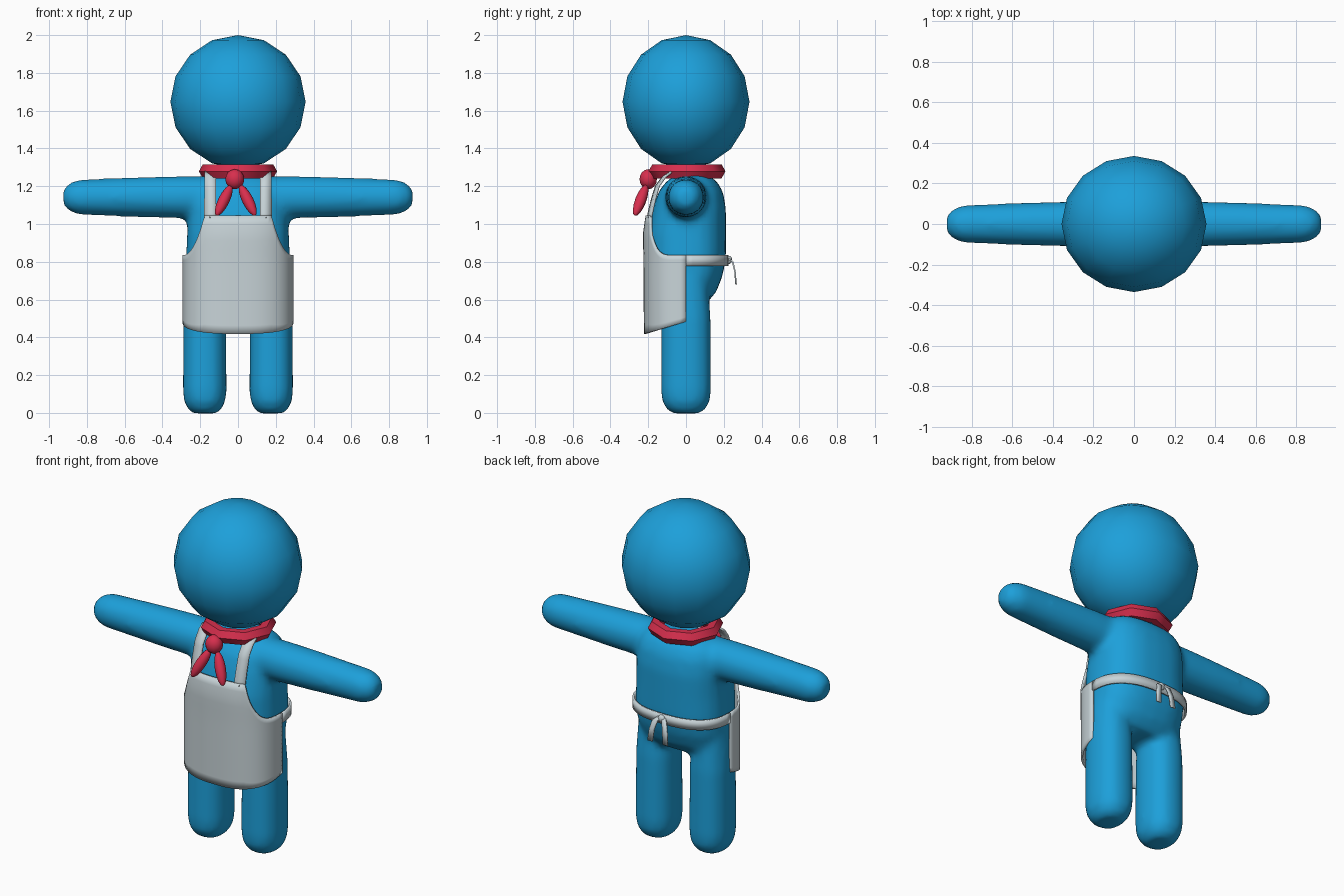
import bpy, bmesh, math
from mathutils import Vector

if "Cube" in bpy.data.objects:
    bpy.data.objects.remove(bpy.data.objects["Cube"])


def material(name, rgb):
    m = bpy.data.materials.new(name)
    m.diffuse_color = (*rgb, 1)
    m.use_nodes = True
    m.node_tree.nodes["Principled BSDF"].inputs["Base Color"].default_value = m.diffuse_color
    return m


BLUE = material("bright blue", (0.012, 0.35, 0.70))
RED = material("scarf red", (0.68, 0.028, 0.075))
GREY = material("pale grey", (0.58, 0.66, 0.69))


def make(name, bm, mat, angle=None):
    me = bpy.data.meshes.new(name)
    bm.to_mesh(me)
    bm.free()
    ob = bpy.data.objects.new(name, me)
    bpy.context.collection.objects.link(ob)
    me.materials.append(mat)
    for p in me.polygons:
        p.use_smooth = True
    if angle:
        me.set_sharp_from_angle(angle=math.radians(angle))
    return ob


def ellipsoid(name, loc, radii, mat, seg=12, rings=8, axis=None):
    bm = bmesh.new()
    bmesh.ops.create_uvsphere(bm, u_segments=seg, v_segments=rings, radius=1)
    ob = make(name, bm, mat)
    ob.location, ob.scale = loc, radii
    if axis:
        ob.rotation_euler = Vector(axis).to_track_quat('Z', 'Y').to_euler()
    return ob


def sup(t, a, b, n):
    """Point on a superellipse."""
    c, s = math.cos(t), math.sin(t)
    return (a * math.copysign(abs(c) ** (2 / n), c),
            b * math.copysign(abs(s) ** (2 / n), s))


def loft(bm, rings):
    loops = [[bm.verts.new(p) for p in r] for r in rings]
    for a, b in zip(loops, loops[1:]):
        for i in range(len(a)):
            j = (i + 1) % len(a)
            bm.faces.new((a[i], a[j], b[j], b[i]))
    bm.faces.new(loops[0][::-1])
    bm.faces.new(loops[-1])


def sheet(name, cols, mat, thick=0.012):
    """Thin cloth from columns of points running upwards."""
    bm = bmesh.new()
    vs = [[bm.verts.new(p) for p in c] for c in cols]
    for a, b in zip(vs, vs[1:]):
        for j in range(len(a) - 1):
            bm.faces.new((a[j], b[j], b[j + 1], a[j + 1]))
    ob = make(name, bm, mat, 35)
    mod = ob.modifiers.new("thickness", 'SOLIDIFY')
    mod.thickness, mod.offset = thick, 0
    return ob


N = 24
ANG = [2 * math.pi * i / N for i in range(N)]

# Body: torso, arms and legs fused into one soft shape
bm = bmesh.new()
torso = [(0.58, .20, .10, .01), (0.64, .25, .15, .01), (0.72, .272, .188, .005),
         (0.82, .276, .208, .004), (0.95, .27, .208, .004), (1.08, .265, .194, .018),
         (1.17, .255, .172, .025), (1.225, .225, .135, .03), (1.26, .17, .085, .03)]
loft(bm, [[(x, y + cy, z) for x, y in (sup(t, a, b, 2.5) for t in ANG)]
          for z, a, b, cy in torso])
leg = [(-.003, .06), (.012, .085), (.06, .11), (.12, .116), (.5, .114), (.72, .10)]
arm = [(.05, .11), (.3, .112), (.5, .107), (.84, .094), (.895, .075), (.926, .04)]
for s in (-1, 1):
    loft(bm, [[(s * .176 + x, y, z) for x, y in (sup(t, r, r * 1.15, 2.3) for t in ANG)]
              for z, r in leg])
    loft(bm, [[(s * x, r * math.cos(t), 1.142 + r * math.sin(t)) for t in ANG]
              for x, r in arm])
bmesh.ops.recalc_face_normals(bm, faces=bm.faces)
body = make("body", bm, BLUE)
mod = body.modifiers.new("fuse", 'REMESH')
mod.mode, mod.voxel_size, mod.use_smooth_shade = 'VOXEL', 0.02, True
mod = body.modifiers.new("soften", 'SMOOTH')
mod.factor, mod.iterations = 0.5, 8

# Head
ellipsoid("head", (0, 0, 1.647), (.358, .336, .353), BLUE, 16, 8)

# Apron surface: depth shrinks towards the shoulders
A, EXP = 0.288, 2.6
DEPTH = [(0, .215), (.8, .219), (.95, .222), (1.05, .207), (1.12, .19),
         (1.2, .165), (1.25, .125), (1.28, .08)]


def depth(z):
    for (z0, d0), (z1, d1) in zip(DEPTH, DEPTH[1:]):
        if z <= z1:
            return d0 + (d1 - d0) * (z - z0) / (z1 - z0)
    return DEPTH[-1][1]


def cloth(x, z):
    k = max(0, 1 - (abs(x) / A) ** EXP) ** (1 / EXP)
    return (x, -depth(z) * k, z)


def bib_top(x):
    t = min(1, max(0, (abs(x) - .175) / .108))
    return .835 + .21 * (1 - t) ** 2


# Apron skirt and bib
cols = []
for i in range(41):
    x, y = sup(math.pi * (1 + i / 40), A, .215, EXP)
    bottom = .418 + .065 * (1 + y / .215)
    top = bib_top(x)
    cols.append([cloth(x, bottom + (top - bottom) * j / 14) for j in range(15)])
sheet("apron", cols, GREY)

# Shoulder straps
for side, s in (("left", 1), ("right", -1)):
    xs = sorted((s * .117, s * .147, s * .177))
    sheet(side + "_strap", [[cloth(x, 1.03 + .245 * j / 10) for j in range(11)]
                            for x in xs], GREY)

# Waist band round the back
band = []
for i in range(33):
    x, y = sup(math.pi * i / 32, A, .219, 2.5)
    band.append([(x, y, .778), (x, y, .835)])
sheet("waist_band", band, GREY)

# Tied ends of the band
ellipsoid("band_knot", (0, .228, .81), (.022, .016, .022), GREY)
for side, s in (("left", 1), ("right", -1)):
    path = [(.05, .265, .68), (.043, .259, .75), (.03, .247, .80), (.008, .225, .818)]
    sheet(side + "_band_end", [[(s * x + w, y, z) for x, y, z in path]
                               for w in (.016, -.016)], GREY, .008)

# Neckerchief ring
bm = bmesh.new()
M, K = 8, 6
v = [[bm.verts.new(((.165 + .042 * math.cos(b)) * math.cos(a),
                    .005 + (.162 + .042 * math.cos(b)) * math.sin(a),
                    1.279 + .043 * math.sin(b)))
      for b in (2 * math.pi * k / K for k in range(K))]
     for a in (2 * math.pi * m / M for m in range(M))]
for m in range(M):
    for k in range(K):
        p, q = v[m], v[(m + 1) % M]
        bm.faces.new((p[k], q[k], q[(k + 1) % K], p[(k + 1) % K]))
make("neckerchief", bm, RED, 50)

# Neckerchief knot and tails
ellipsoid("neckerchief_knot", (-.017, -.2, 1.237), (.05, .046, .053), RED)
for side, x in (("left", .052), ("right", -.075)):
    ellipsoid(side + "_neckerchief_tail", (x, -.24, 1.125), (.03, .03, .095), RED, 10, 8,
              (x + .012, -.05, -.13))
